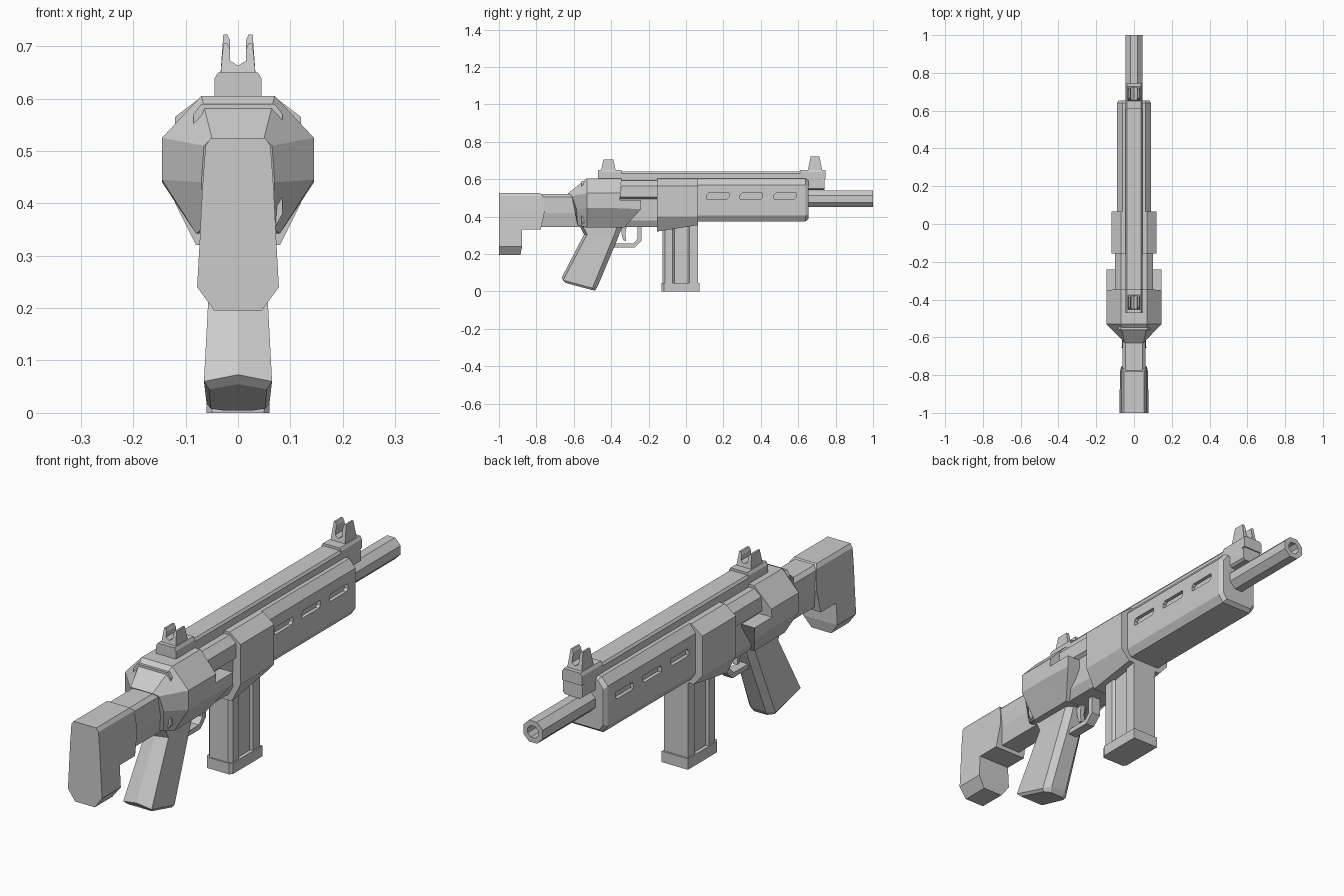
import bpy, bmesh, math

if "Cube" in bpy.data.objects:
    bpy.data.objects.remove(bpy.data.objects["Cube"])


def loft(name, rings):
    """Skin equal-length rings of 3D points and cap both ends."""
    bm = bmesh.new()
    vs = [[bm.verts.new(p) for p in r] for r in rings]
    n = len(vs[0])
    for a, b in zip(vs, vs[1:]):
        for i in range(n):
            j = (i + 1) % n
            bm.faces.new((a[i], a[j], b[j], b[i]))
    bm.faces.new(vs[0])
    bm.faces.new(vs[-1])
    bmesh.ops.recalc_face_normals(bm, faces=bm.faces)
    me = bpy.data.meshes.new(name)
    bm.to_mesh(me)
    bm.free()
    ob = bpy.data.objects.new(name, me)
    bpy.context.collection.objects.link(ob)
    return ob


def mirror(half):
    """Close a half ring by reflecting it across x = 0."""
    return list(half) + [(-x, y, z) for x, y, z in reversed(half) if x > 0]


def sym(name, halves):
    return loft(name, [mirror(h) for h in halves])


def at_y(half, y):
    return [(x, y, z) for x, z in half]


def extrude_y(name, half, *ys):
    return sym(name, [at_y(half, y) for y in ys])


def extrude_x(name, prof, x0, x1):
    return loft(name, [[(x, y, z) for y, z in prof] for x in (x0, x1)])


def box(name, x0, x1, y0, y1, z0, z1):
    return extrude_x(name, [(y0, z0), (y1, z0), (y1, z1), (y0, z1)], x0, x1)


# stock: stepped butt and connecting bar
butt = [(.052, -.78, .525), (.062, -.765, .51), (.068, -.755, .43), (.073, -.777, .33),
        (.073, -.877, .33), (.078, -.877, .24), (.045, -.885, .195)]
sym("stock_butt", [[(w, -1, z), (w, y, z)] for w, y, z in butt])
extrude_y("stock_bar", [(.045, .52), (.06, .505), (.06, .42), (.045, .345)], -.79, -.5)

# rear receiver housing with tapered back
sym("rear_housing", [
    [(.05, -.63, .525), (.065, -.61, .51), (.07, -.585, .44), (.065, -.58, .355)],
    [(.07, -.53, .605), (.145, -.53, .525), (.145, -.53, .445), (.08, -.53, .342)],
    [(.07, -.345, .605), (.145, -.35, .525), (.145, -.36, .445), (.08, -.36, .342)]])
sym("housing_wings", [
    [(.145, -.37, .49), (.145, -.37, .445), (.08, -.37, .342)],
    [(.145, -.24, .49), (.145, -.24, .44), (.08, -.33, .342)]])

# receiver core and upper slide
extrude_y("receiver_core", [(.07, .59), (.085, .57), (.085, .38), (.065, .345)], -.56, -.1)
extrude_y("upper_slide", [(.07, .592), (.1, .565), (.1, .505), (.085, .495)], -.38, -.1)

# magazine well
well = [(.07, .603), (.12, .565), (.12, .40)]
sym("magazine_well", [at_y(well, -.155) + [(.08, -.155, .32)],
                      at_y(well, .065) + [(.08, .065, .355)]])

# handguard with chamfered nose and vent slots
guard = [(.062, .603), (.09, .57), (.09, .405), (.07, .375)]
nose = [(.055, .592), (.08, .56), (.08, .415), (.062, .388)]
handguard = sym("handguard", [at_y(guard, .04), at_y(guard, .64), at_y(nose, .655)])
for i in range(3):
    y = .11 + i * .18
    slot = extrude_x("slot_cutter", [(y, .495), (y + .11, .495), (y + .12, .505),
                                     (y + .12, .525), (y + .01, .525), (y, .515)], -.2, .2)
    core = box("cutter_core", -.075, .075, y - .02, y + .14, .48, .54)
    for cutter in (slot, core):
        cutter.hide_render = True
        cutter.hide_set(True)
    keep = slot.modifiers.new("shallow", "BOOLEAN")
    keep.operation, keep.object, keep.solver = "DIFFERENCE", core, "EXACT"
    cut = handguard.modifiers.new("slot", "BOOLEAN")
    cut.operation, cut.object, cut.solver = "DIFFERENCE", slot, "EXACT"

# top rail, gas block
extrude_y("top_rail", [(.038, .64), (.045, .63), (.045, .59)], -.47, .73)
extrude_y("gas_block", [(.04, .60), (.045, .59), (.045, .55), (.035, .542)], .64, .74)


# forked sights on chamfered bases
def sight(name, y0, y1, top, b0, b1):
    extrude_y(name + "_base", [(.038, .65), (.045, .638), (.045, .60)], b0, b1)
    fork = [(0, .663), (.015, .672), (.015, top - .012), (.02, top), (.028, top), (.034, .64)]
    sym(name, [[(x, y + s * .016 * (z - .64) / .08, z) for x, z in fork]
               for y, s in ((y0, 1), (y1, -1))])


sight("front_sight", .65, .73, .722, .61, .745)
sight("rear_sight", -.455, -.375, .705, -.47, -.345)

# octagonal hollow barrel
def octagon(r, y):
    return [(r * math.cos(a), y, .495 + r * math.sin(a))
            for a in (math.pi / 8 + k * math.pi / 4 for k in range(8))]


loft("barrel", [octagon(.048, .6), octagon(.048, 1), octagon(.026, 1), octagon(.026, .9)])

# magazine with side groove
mag = [(.042, -.125), (.055, -.112), (.055, -.072), (.045, -.062),
       (.045, .01), (.055, .02), (.055, .065)]
sym("magazine", [[(x, y, z) for x, y in mag] for z in (.03, .37)])
sym("magazine_base", [[(.05, -.13, z), (.06, -.118, z), (.06, .073, z)] for z in (0, .045)])

# raked grip with rear spine
sym("grip", [
    [(0, -.575, .365), (.052, -.56, .365), (.052, -.36, .365), (.03, -.335, .365)],
    [(0, -.545, .305), (.052, -.528, .305), (.052, -.385, .30), (.03, -.36, .295)],
    [(0, -.665, .073), (.065, -.657, .06), (.06, -.50, .018), (.035, -.473, .025)],
    [(0, -.65, .055), (.055, -.642, .045), (.052, -.505, .008), (.03, -.487, .005)]])

# trigger and guard
extrude_x("trigger_guard", [(-.385, .235), (-.275, .235), (-.238, .27), (-.238, .36),
                            (-.26, .36), (-.26, .28), (-.283, .255), (-.385, .255)], -.02, .02)
extrude_x("trigger", [(-.35, .36), (-.315, .36), (-.325, .31), (-.32, .27),
                      (-.335, .272), (-.345, .31)], -.01, .01)
